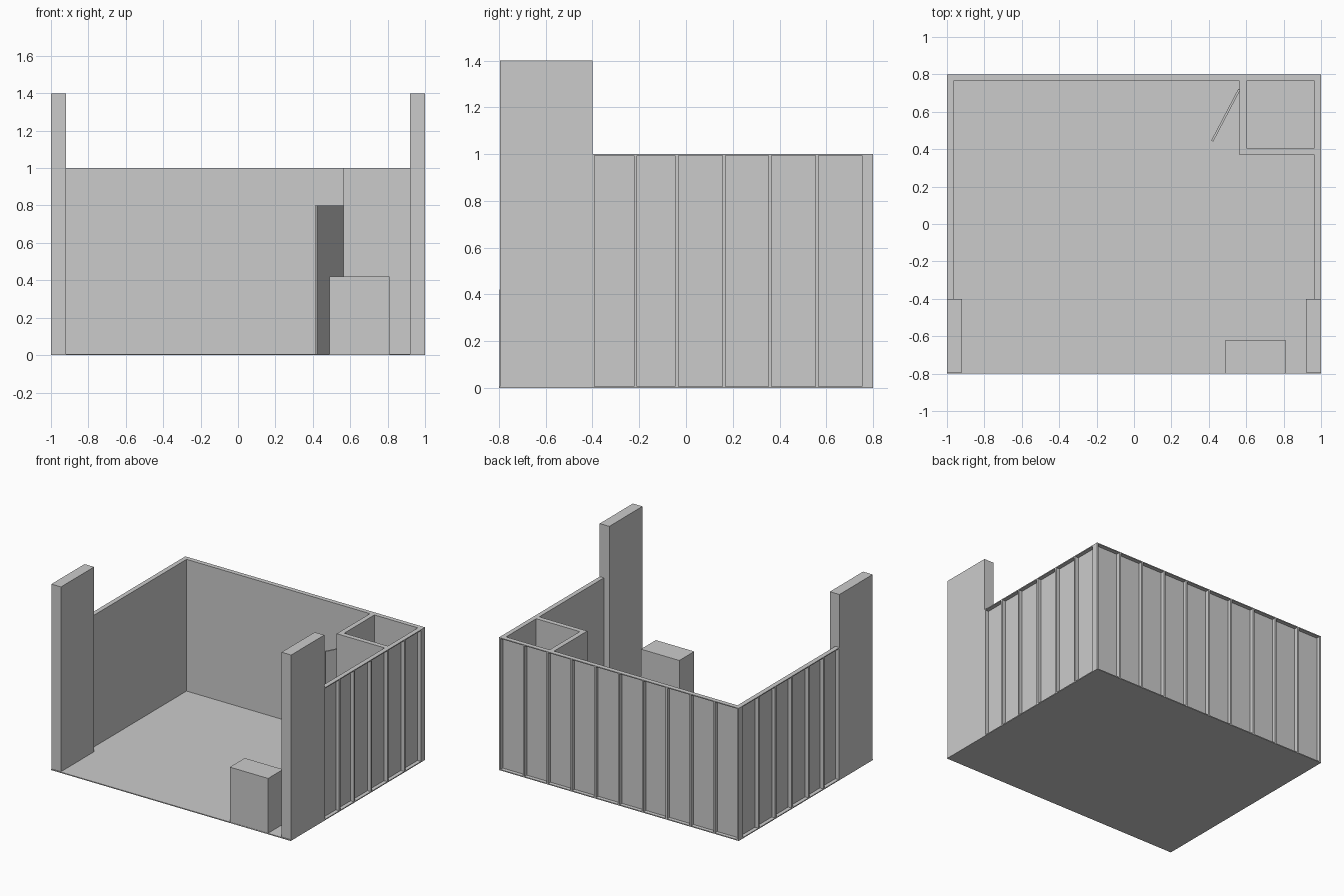
import bpy, bmesh
from mathutils import Matrix, Vector
from math import atan2

if "Cube" in bpy.data.objects:
    bpy.data.objects.remove(bpy.data.objects["Cube"])

FLOOR_T = 0.007   # floor thickness
WALL_T = 0.035    # overall wall depth
SKIN_T = 0.006    # inner panel thickness
STUD_W = 0.013    # rib width
WALL_H = 1.0


def build(name, boxes):
    """One object from a list of axis-aligned boxes (x0, x1, y0, y1, z0, z1)."""
    bm = bmesh.new()
    for x0, x1, y0, y1, z0, z1 in boxes:
        m = Matrix.Translation(((x0 + x1) / 2, (y0 + y1) / 2, (z0 + z1) / 2))
        m = m @ Matrix.Diagonal((x1 - x0, y1 - y0, z1 - z0, 1))
        bmesh.ops.create_cube(bm, size=1, matrix=m)
    me = bpy.data.meshes.new(name)
    bm.to_mesh(me)
    bm.free()
    ob = bpy.data.objects.new(name, me)
    bpy.context.collection.objects.link(ob)
    return ob


# Floor
build("floor", [(-1, 1, -0.8, 0.8, 0, FLOOR_T)])

# Back wall: inner skin, top plate and ribs open to the outside
yi = 0.8 - WALL_T
top = WALL_H - 0.007
boxes = [(-1, 1, yi, yi + SKIN_T, FLOOR_T, top), (-1, 1, yi, 0.8, top, WALL_H)]
for i in range(11):
    x = -1 + i * (2 - STUD_W) / 10
    boxes.append((x, x + STUD_W, yi + SKIN_T, 0.8, FLOOR_T, top))
build("back_wall", boxes)

# Side walls and front towers, mirrored left and right
xi = 1 - WALL_T
rib_y = [-0.405, -0.222, -0.046, 0.156, 0.352, 0.553, yi - STUD_W]


def mirrored(boxes, s):
    return [(min(s * a, s * b), max(s * a, s * b), *rest) for a, b, *rest in boxes]


side = [(xi, xi + SKIN_T, -0.4, yi, FLOOR_T, top), (xi, 1, -0.4, yi, top, WALL_H)]
side += [(xi + SKIN_T, 1, y, y + STUD_W, FLOOR_T, top) for y in rib_y]
tower = [(0.92, 1, -0.795, -0.4, FLOOR_T, 1.4)]
for label, s in (("left", -1), ("right", 1)):
    build(label + "_wall", mirrored(side, s))
    build(label + "_tower", mirrored(tower, s))

# Storage closet: front wall, and left wall with a doorway
cx0, cx1, cy0, cy1 = 0.565, 0.602, 0.369, 0.406
build("closet_front_wall", [(cx0, xi, cy0, cy1, FLOOR_T, WALL_H)])
build("closet_door_wall", [
    (cx0, cx1, cy1, yi, 0.8, WALL_H),
    (cx0, cx1, 0.72, yi, FLOOR_T, 0.8),
])

# Door standing open on its hinge
hinge, tip = Vector((0.563, 0.72)), Vector((0.418, 0.443))
d = tip - hinge
door = build("closet_door", [(0, d.length, -0.006, 0.006, FLOOR_T, 0.8)])
door.location = (hinge.x, hinge.y, 0)
door.rotation_euler.z = atan2(d.y, d.x)

# Reception counter
build("counter", [(0.49, 0.81, -0.798, -0.62, FLOOR_T, 0.42)])
